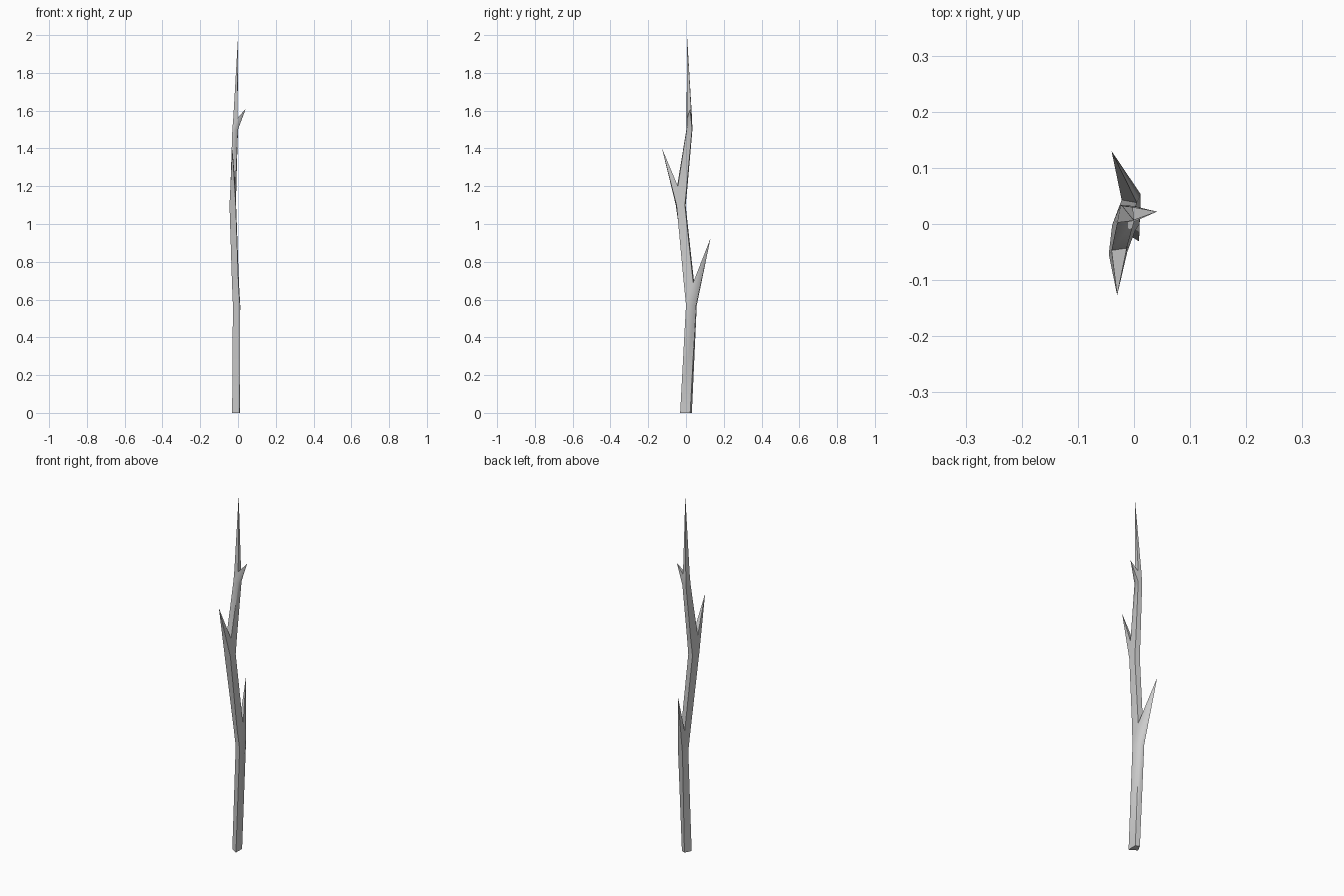
import bpy, bmesh, math

if "Cube" in bpy.data.objects:
    bpy.data.objects.remove(bpy.data.objects["Cube"])

# four-sided trunk rings: z, then corners front-right, back-right, back-left, front-left
rings = [
    (0.00, [(0.009, -0.031), (0.010, 0.022), (-0.012, 0.031), (-0.031, -0.006)]),
    (0.57, [(0.010, 0.000), (0.012, 0.053), (-0.018, 0.057), (-0.027, 0.018)]),
    (0.69, [(0.002, -0.012), (0.005, 0.038), (-0.022, 0.043), (-0.032, 0.004)]),
    (1.10, [(-0.012, -0.050), (-0.010, -0.006), (-0.039, -0.002), (-0.045, -0.054)]),
    (1.20, [(-0.013, -0.043), (-0.009, 0.004), (-0.035, 0.008), (-0.040, -0.047)]),
    (1.50, [(0.000, 0.004), (0.000, 0.032), (-0.024, 0.034), (-0.030, 0.002)]),
    (1.56, [(-0.003, 0.006), (-0.002, 0.030), (-0.021, 0.032), (-0.025, 0.003)]),
]
tip = (0.0, 0.006, 1.99)

# twigs grow out of one trunk face: (ring, side) -> twig tip
twigs = {
    (1, 1): (-0.040, 0.130, 0.925),
    (3, 3): (-0.030, -0.127, 1.400),
    (5, 0): (0.041, 0.022, 1.610),
}

bm = bmesh.new()
loops = [[bm.verts.new((x, y, z)) for x, y in pts] for z, pts in rings]


def spike(boundary, point):
    """Close a loop of vertices with a pointed fan."""
    apex = bm.verts.new(point)
    for a, b in zip(boundary, boundary[1:] + boundary[:1]):
        bm.faces.new((a, b, apex))


# trunk walls and twigs
for i in range(len(loops) - 1):
    lo, hi = loops[i], loops[i + 1]
    for s in range(4):
        t = (s + 1) % 4
        quad = [lo[s], lo[t], hi[t], hi[s]]
        if (i, s) in twigs:
            spike(quad, twigs[(i, s)])
        else:
            bm.faces.new(quad)

# pointed top and cut base
spike(loops[-1], tip)
bm.faces.new(loops[0][::-1])
bmesh.ops.recalc_face_normals(bm, faces=bm.faces[:])

mesh = bpy.data.meshes.new("branch")
bm.to_mesh(mesh)
bm.free()
obj = bpy.data.objects.new("branch", mesh)
bpy.context.collection.objects.link(obj)
bpy.context.view_layer.objects.active = obj
obj.select_set(True)
bpy.ops.object.shade_smooth_by_angle(angle=math.radians(75))
